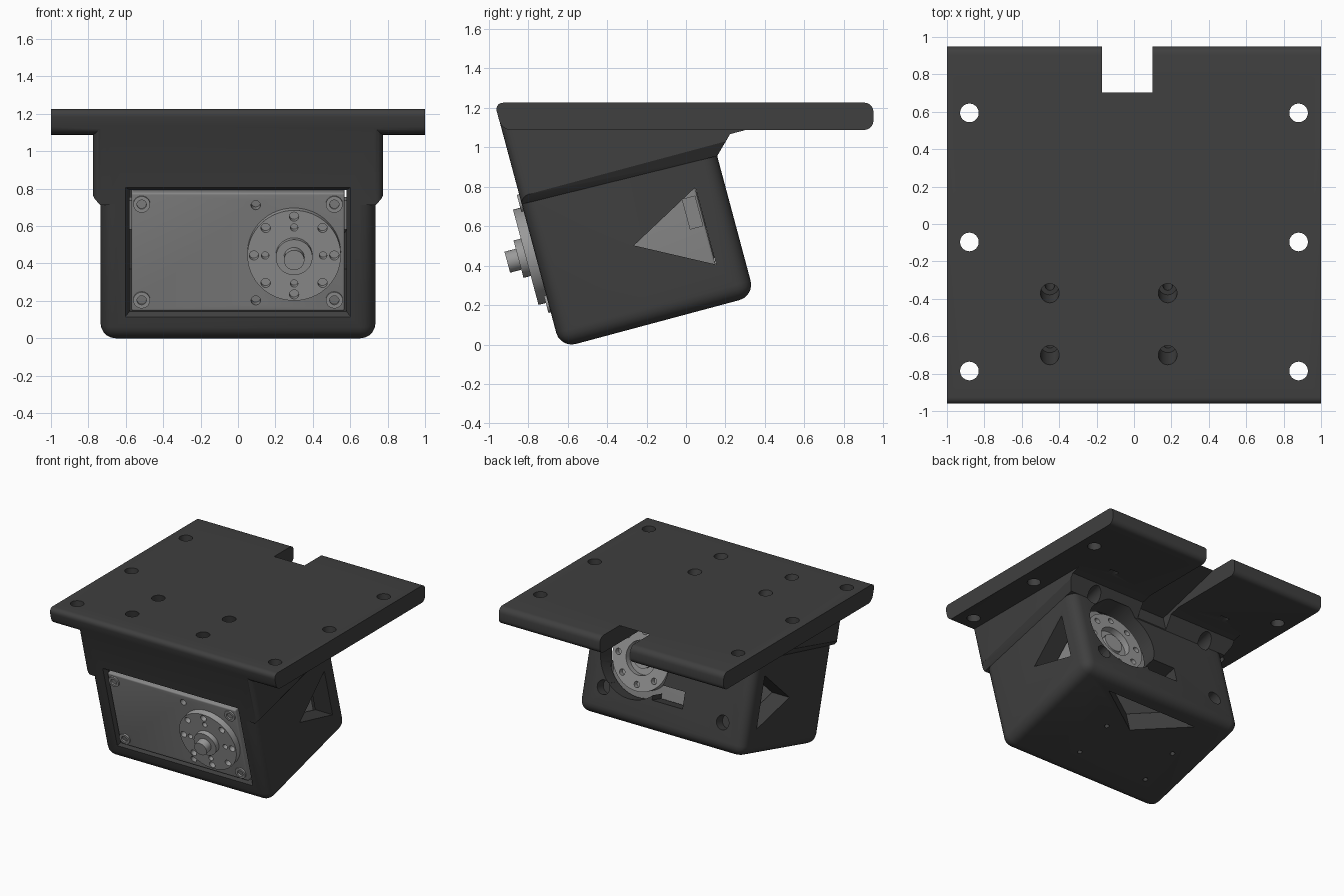
import bpy, bmesh, math
from mathutils import Matrix, Vector

if "Cube" in bpy.data.objects:
    bpy.data.objects.remove(bpy.data.objects["Cube"])

# Tilted frame: local (x, depth, height) leaning back 15 degrees
TILT = Matrix.Translation((0, -0.637, -0.018)) @ Matrix.Rotation(math.radians(15), 4, 'X')
WORLD = Matrix.Identity(4)
AXIS = (0.30, 0.49)  # output shaft position (x, height)


def material(name, v):
    m = bpy.data.materials.new(name)
    m.diffuse_color = (v, v, v, 1)
    m.use_nodes = True
    m.node_tree.nodes["Principled BSDF"].inputs["Base Color"].default_value = m.diffuse_color
    return m


DARK = material("dark_plastic", 0.05)
GREY = material("grey_case", 0.24)
METAL = material("metal", 0.32)


def finish(bm, name, mat=None):
    bmesh.ops.recalc_face_normals(bm, faces=bm.faces)
    me = bpy.data.meshes.new(name)
    bm.to_mesh(me)
    bm.free()
    ob = bpy.data.objects.new(name, me)
    bpy.context.collection.objects.link(ob)
    if mat:
        me.materials.append(mat)
    return ob


def tilted(pts):
    return [TILT @ Vector(p) for p in pts]


def hull(name, pts, mat=None, bevel=None, radius=0.0):
    """Convex solid; bevel is a test on an edge's two end points."""
    bm = bmesh.new()
    for p in pts:
        bm.verts.new(p)
    bmesh.ops.convex_hull(bm, input=bm.verts)
    bmesh.ops.dissolve_limit(bm, angle_limit=0.01, verts=bm.verts, edges=bm.edges)
    if bevel:
        edges = [e for e in bm.edges if bevel(e.verts[0].co, e.verts[1].co)]
        bmesh.ops.bevel(bm, geom=edges, offset=radius, segments=5, profile=0.5, affect='EDGES')
    return finish(bm, name, mat)


def box(name, x, u, w, mat=None, bevel=None, radius=0.0):
    ob = hull(name, [(a, b, c) for a in x for b in u for c in w], mat, bevel, radius)
    ob.data.transform(TILT)
    return ob


def cylinders(name, specs, axis='u', frame=TILT, mat=None):
    """specs: (a, b, start, end, radius) along depth (u) or height (w)."""
    bm = bmesh.new()
    for a, b, s, e, r in specs:
        mid = (s + e) / 2
        if axis == 'u':
            m = Matrix.Translation((a, mid, b)) @ Matrix.Rotation(math.pi / 2, 4, 'X')
        else:
            m = Matrix.Translation((a, b, mid))
        bmesh.ops.create_cone(bm, cap_ends=True, segments=64 if r > 0.09 else 24, radius1=r,
                              radius2=r, depth=abs(e - s), matrix=frame @ m)
    return finish(bm, name, mat)


def combine(ob, other, op='DIFFERENCE'):
    mod = ob.modifiers.new("cut", 'BOOLEAN')
    mod.object, mod.operation, mod.solver = other, op, 'EXACT'
    other.hide_render = True
    bpy.context.view_layer.objects.active = ob
    bpy.ops.object.modifier_apply(modifier=mod.name)
    bpy.data.objects.remove(other, do_unlink=True)


def ring(n, radius, s, e, r):
    return [(AXIS[0] + radius * math.cos(2 * math.pi * i / n),
             AXIS[1] + radius * math.sin(2 * math.pi * i / n), s, e, r) for i in range(n)]


# Housing: rounded tilted box, open upwards into the neck
housing = box("housing", (-0.735, 0.735), (0, 1.02), (0, 0.9), DARK,
              lambda a, b: not (a.z > 0.8 and b.z > 0.8), 0.08)

# Neck: wider block flaring up into the mounting plate
pts = tilted([(s * x, u, w) for s in (-1, 1) for x, u, w in
              ((0.735, 0, 0.755), (0.735, 1.02, 0.735), (0.775, 0, 0.795),
               (0.775, 1.08, 0.795), (0.775, 1.11, 0.823))])
pts += [(s, y, 1.15) for s in (-0.775, 0.775) for y in (-0.950, 0.223)]
neck = hull("neck", pts, None, lambda a, b: a.x * b.x > 0 and min(abs(a.x), abs(b.x)) > 0.77
            and max(a.y, b.y) < -0.7, 0.05)
combine(housing, neck, 'UNION')
combine(housing, hull("neck_heel", [(s, y, z) for s in (-0.775, 0.775) for y, z in
        ((0.1, 1.034), (0.223, 1.066), (0.312, 1.09), (0.312, 1.15), (0.1, 1.15))]), 'UNION')

# Mounting plate with rounded long edges
plate = hull("plate", [(s, y, z) for s in (-1, 1) for y, z in
             ((-0.934, 1.088), (-0.971, 1.226), (0.95, 1.226), (0.95, 1.088))], None,
             lambda a, b: abs(a.x - b.x) > 1.5, 0.045)
combine(housing, plate, 'UNION')

# Cable channel through the plate and back wall slot
combine(housing, box("channel", (-0.17, 0.10), (1.025, 2.2), (0.5, 0.855)))
combine(housing, box("cable_slot", (-0.17, 0.10), (0.8, 1.2), (0.23, 0.36)))

# Cavity with chamfered rim
combine(housing, box("cavity", (-0.58, 0.58), (-0.1, 0.90), (0.16, 0.832)))
combine(housing, hull("rim", tilted([(sx * (0.58 + g), u, 0.496 + sw * (0.336 + g))
        for sx in (-1, 1) for sw in (-1, 1) for g, u in ((0.03, -0.01), (0, 0.03))])))

# Triangular windows in both sides and in the floor
combine(housing, hull("side_window", tilted([(x, u, w) for x in (-1, 1) for u, w in
        ((0.495, 0.406), (0.872, 0.61), (0.872, 0.205))])))
combine(housing, hull("floor_window", tilted([(x, u, w) for w in (-0.1, 0.3) for x, u in
        ((0.41, 0.87), (-0.41, 0.87), (0, 0.61))])))

# Screw holes: plate, back wall, neck counterbores, floor
grid = [(x, u) for x in (-0.45, 0.18) for u in (0.26, 0.58)]
combine(housing, cylinders("plate_holes", [(x, y, 1, 1.4, 0.05) for x in (-0.88, 0.88)
        for y in (0.594, -0.096, -0.786)], 'w', WORLD))
combine(housing, cylinders("counterbores", [(x, u, 0.98, 1.5, 0.05) for x, u in grid], 'w'))
combine(housing, cylinders("neck_holes", [(x, u, 0.8, 1.1, 0.025) for x, u in grid], 'w'))
combine(housing, cylinders("floor_holes", [(x, u - 0.02, -0.1, 0.2, 0.018) for x, u in grid], 'w'))
combine(housing, cylinders("idler_opening", [(*AXIS, 0.8, 1.06, 0.30)]))
combine(housing, cylinders("back_holes", [(x, w, 0.94, 1.3, 0.055) for x in (-0.53, 0.53)
        for w in (0.22, 0.76)]))

# Motor case with small front holes
case = box("motor_case", (-0.57, 0.57), (0, 0.87), (0.168, 0.824), GREY,
           lambda a, b: True, 0.012)
screws = [(x, w) for x in (-0.515, 0.515) for w in (0.232, 0.762)]
combine(case, cylinders("case_holes", [(0.095, w, -0.1, 0.06, 0.025) for w in (0.228, 0.755)]))
connectors = [box("connector_" + n, (s * 0.56, s * 0.579), (0.79, 0.86), (0.41, 0.57), GREY)
              for n, s in (("left", -1), ("right", 1))]

# Corner screws with sockets
heads = cylinders("corner_screws", [(x, w, -0.012, 0.03, 0.045) for x, w in screws], mat=METAL)
combine(heads, cylinders("sockets", [(x, w, -0.1, 0.01, 0.025) for x, w in screws]))

# Front horn: disc with two rings of holes, hub and shaft
horn = cylinders("horn_disc", [(*AXIS, -0.05, 0.02, 0.25)], mat=METAL)
combine(horn, cylinders("horn_holes", ring(8, 0.215, -0.1, -0.01, 0.025)
                        + ring(4, 0.155, -0.1, -0.01, 0.02)))
hub = cylinders("horn_hub", [(*AXIS, -0.088, -0.03, 0.098)], mat=METAL)
shaft = cylinders("horn_shaft", [(*AXIS, -0.147, -0.06, 0.055)], mat=METAL)

# Rear idler: ring with holes around a sunken hub
idler = cylinders("idler_ring", [(*AXIS, 0.85, 0.94, 0.25)], mat=METAL)
combine(idler, cylinders("idler_holes", ring(8, 0.20, 0.90, 1.0, 0.024)
                         + [(*AXIS, 0.89, 1.0, 0.13)]))
idler_hub = cylinders("idler_hub", [(*AXIS, 0.87, 0.92, 0.08)], mat=METAL)

# Smooth curved surfaces, keep edges crisp
for ob in [housing, case, heads, horn, hub, shaft, idler, idler_hub]:
    bpy.ops.object.select_all(action='DESELECT')
    ob.select_set(True)
    bpy.context.view_layer.objects.active = ob
    bpy.ops.object.shade_smooth_by_angle(angle=math.radians(30))
